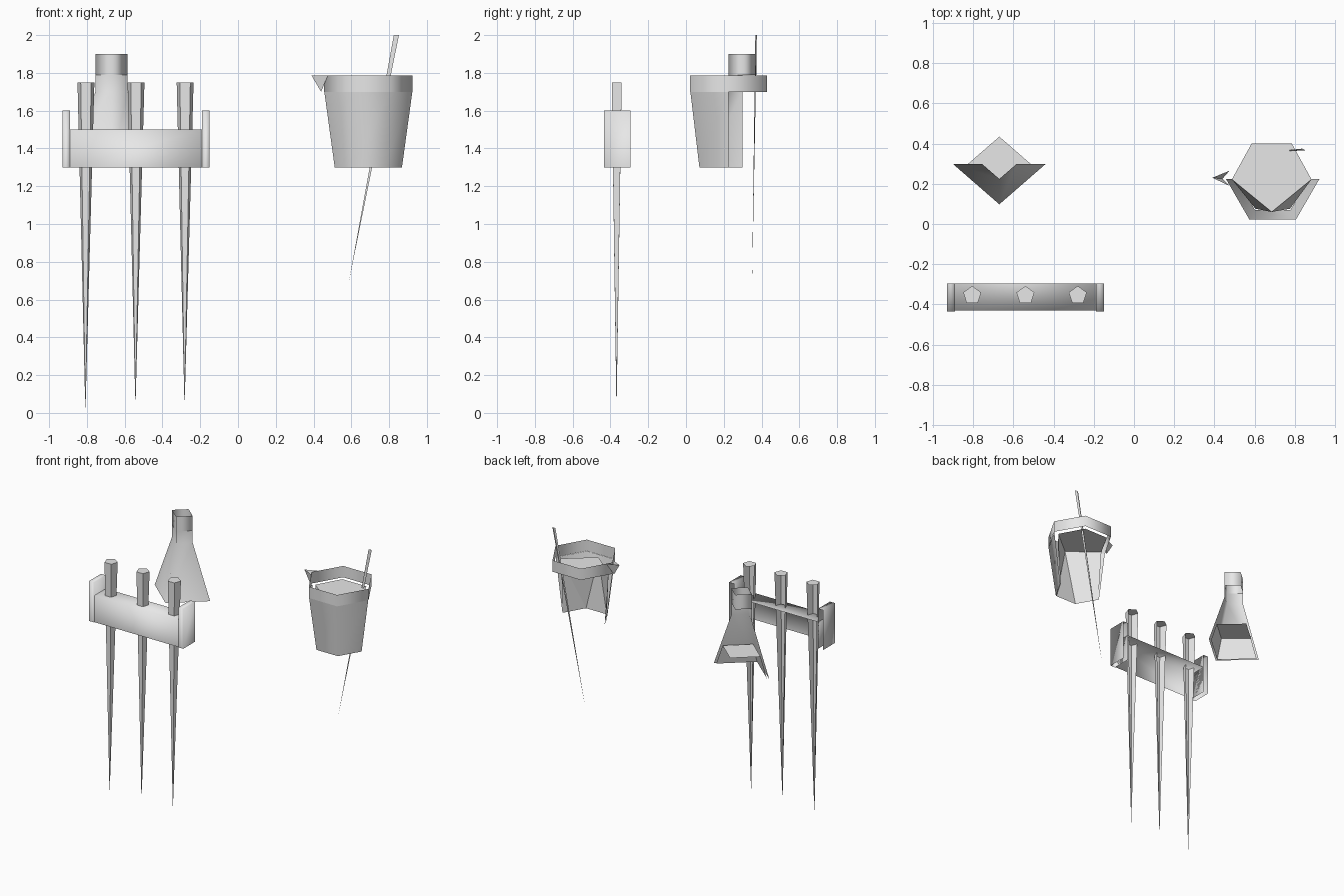
import bpy
import bmesh
from math import cos, sin, radians

cube = bpy.data.objects.get("Cube")
if cube:
    bpy.data.objects.remove(cube, do_unlink=True)

grey = bpy.data.materials.new("light_grey")
grey.use_nodes = True
grey.diffuse_color = (0.8, 0.8, 0.8, 1)
grey.node_tree.nodes["Principled BSDF"].inputs["Base Color"].default_value = (0.8, 0.8, 0.8, 1)


def build(name, verts, faces, smooth=False):
    mesh = bpy.data.meshes.new(name)
    mesh.from_pydata(verts, [], faces)
    mesh.materials.append(grey)
    for poly in mesh.polygons:
        poly.use_smooth = smooth
    obj = bpy.data.objects.new(name, mesh)
    bpy.context.collection.objects.link(obj)
    return obj


def ring(centre, radius, z, sides, start, count, squash=1.0):
    """Points of a polygon, counter-clockwise from the start angle."""
    angles = [radians(start + 360 / sides * i) for i in range(count)]
    return [(centre[0] + radius * cos(a), centre[1] + squash * radius * sin(a), z)
            for a in angles]


def loft(name, rings, closed=False, smooth=False):
    """Skin rings listed from bottom to top."""
    n = len(rings[0])
    faces = []
    for r in range(len(rings) - 1):
        for i in range(n if closed else n - 1):
            j = (i + 1) % n
            faces.append((r * n + i, r * n + j, (r + 1) * n + j, (r + 1) * n + i))
    return build(name, sum(rings, []), faces, smooth)


def shell(name, x0, x1, y0, y1, z0, z1):
    """Box left open at the back and underneath."""
    verts = [(x, y, z) for z in (z0, z1) for x, y in ((x0, y1), (x0, y0), (x1, y0), (x1, y1))]
    return build(name, verts, [(0, 1, 5, 4), (1, 2, 6, 5), (2, 3, 7, 6), (4, 5, 6, 7)], True)


# Rack: bar with two end plates
shell("rack_bar", -0.89, -0.19, -0.43, -0.295, 1.3, 1.5)
shell("rack_end_right", -0.93, -0.89, -0.435, -0.295, 1.3, 1.6)
shell("rack_end_left", -0.19, -0.15, -0.435, -0.295, 1.3, 1.6)

# Tapered tubes: capped, walled at the front only
for i, (x, tip) in enumerate(((-0.805, 0.0), (-0.54, 0.03), (-0.28, 0.03))):
    cap = ring((x, -0.355), 0.047, 1.75, 5, 162, 5)
    verts = cap + [(x - 0.003, -0.368, tip)]
    build(f"tube_{i + 1}", verts, [(0, 5, 1), (1, 5, 2), (2, 5, 3), (0, 1, 2, 3, 4)])

# Flask: front wall, full collar
FLASK, SQ = (-0.67, 0.298), 0.87
profile = [(0.23, 1.3), (0.085, 1.7), (0.085, 1.79)]
loft("flask_wall", [ring(FLASK, r, z, 4, 180, 3, SQ) for r, z in profile], smooth=True)
loft("flask_collar", [ring(FLASK, 0.085, z, 4, 180, 4, SQ) for z in (1.79, 1.9)],
     closed=True, smooth=True)

# Flask liquid: level surface and front wall
surface = ring(FLASK, 0.157, 1.45, 4, 180, 4, SQ)
base = ring(FLASK, 0.21, 1.3, 4, 180, 3, SQ)
build("flask_liquid", surface + base, [(0, 1, 2, 3), (4, 5, 1, 0), (5, 6, 2, 1)])

# Beaker: tapered front wall, full rim band
BEAKER = (0.69, 0.225)
loft("beaker_wall", [ring(BEAKER, r, z, 6, 180, 4) for r, z in ((0.178, 1.3), (0.233, 1.7))],
     smooth=True)
loft("beaker_rim", [ring(BEAKER, 0.235, z, 6, 180, 6) for z in (1.7, 1.785)],
     closed=True, smooth=True)

# Pouring spout: open-topped pair of triangles
build("beaker_spout",
      [(0.39, 0.23, 1.785), (0.475, 0.265, 1.785), (0.475, 0.19, 1.785), (0.44, 0.225, 1.7)],
      [(0, 1, 3), (0, 3, 2)])

# Beaker liquid: five-sided surface over a six-sided base
level = 1.7
surface = [(0.487, 0.222, level), (0.685, 0.06, level), (0.883, 0.222, level),
           (0.785, 0.4, level), (0.585, 0.4, level)]
base = ring(BEAKER, 0.172, 1.3, 6, 180, 4)
build("beaker_liquid", surface + base,
      [(0, 1, 2, 3, 4), (0, 5, 6), (0, 6, 1), (1, 6, 7), (1, 7, 2), (2, 7, 8)])

# Stirring rod: flat tapered sliver leaning through the beaker
build("stirring_rod",
      [(0.825, 0.369, 2.0), (0.852, 0.367, 2.0), (0.836, 0.375, 2.0), (0.588, 0.35, 0.7)],
      [(0, 3, 1), (1, 3, 2), (2, 3, 0), (0, 1, 2)])
